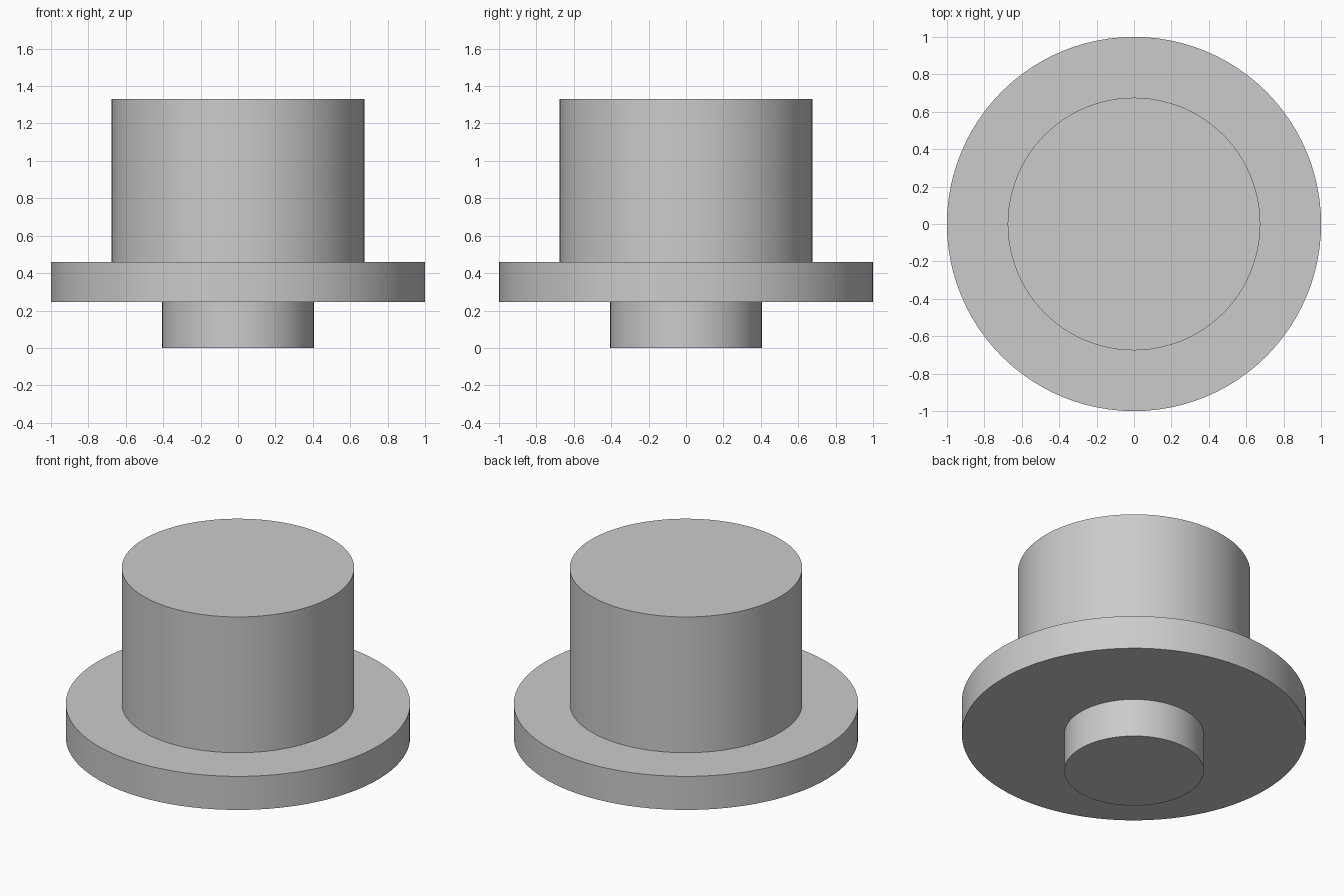
import bpy
import math

# Remove the default cube only
cube = bpy.data.objects.get("Cube")
if cube:
    bpy.data.objects.remove(cube, do_unlink=True)

# Single plain grey
grey = bpy.data.materials.new("plain_grey")
grey.use_nodes = True
colour = (0.6, 0.6, 0.6, 1.0)
grey.diffuse_color = colour
grey.node_tree.nodes["Principled BSDF"].inputs["Base Color"].default_value = colour


def disc(name, radius, bottom, top):
    """Upright smooth-sided cylinder spanning bottom to top."""
    bpy.ops.mesh.primitive_cylinder_add(
        vertices=96, radius=radius, depth=top - bottom,
        location=(0, 0, (bottom + top) / 2))
    part = bpy.context.object
    part.name = part.data.name = name
    part.data.materials.append(grey)
    bpy.ops.object.shade_smooth_by_angle(angle=math.radians(30))
    return part


# Stacked parts: bottom spigot, wide flange, tall body
disc("spigot", 0.405, 0, 0.245)
disc("flange", 1.0, 0.245, 0.46)
disc("body", 0.675, 0.46, 1.33)
